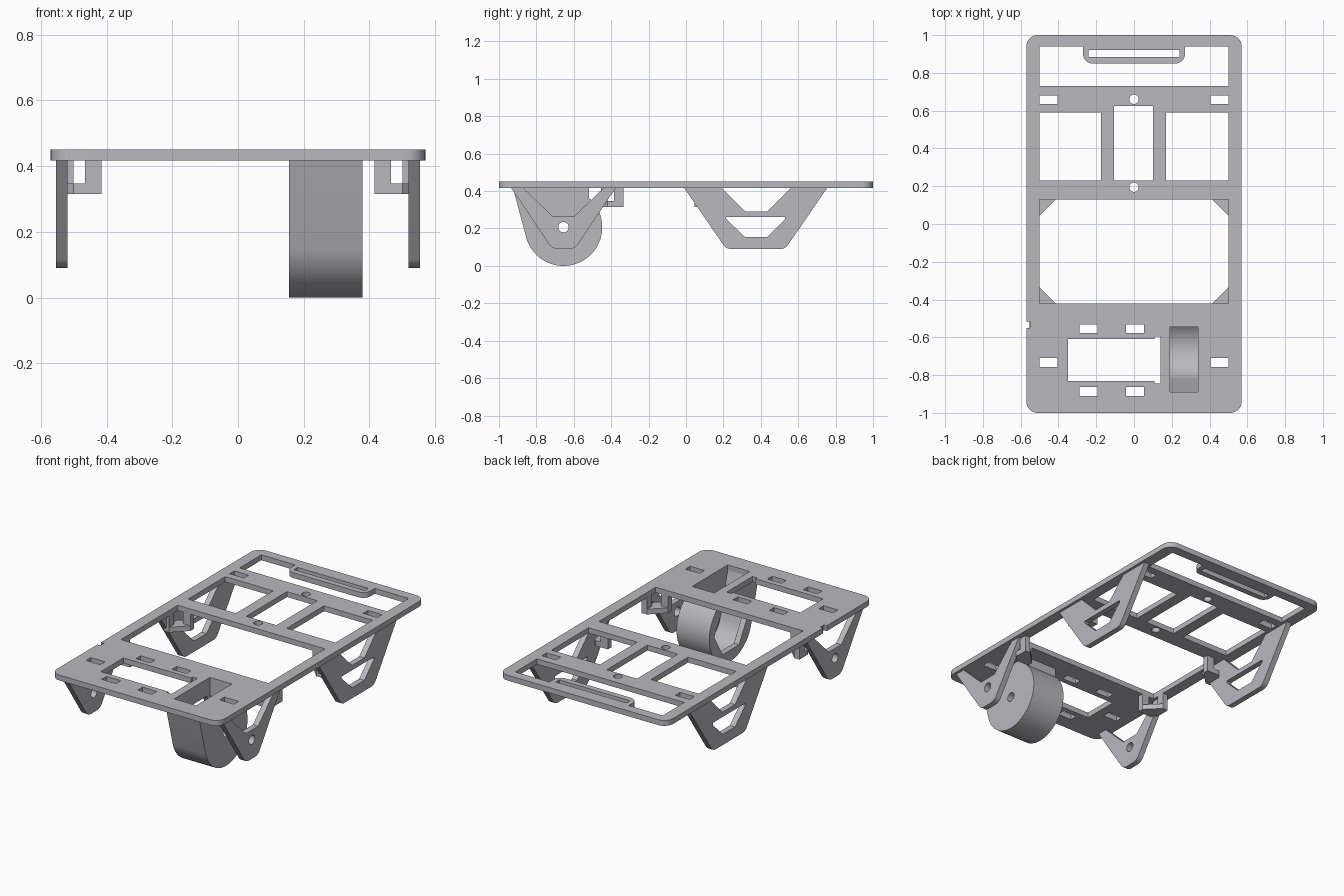
import bpy, bmesh, math
from mathutils import Vector, Matrix

if "Cube" in bpy.data.objects:
    bpy.data.objects.remove(bpy.data.objects["Cube"])

grey = bpy.data.materials.new("light_grey_plastic")
grey.diffuse_color = (0.48, 0.48, 0.52, 1)
grey.use_nodes = True
grey.node_tree.nodes["Principled BSDF"].inputs["Base Color"].default_value = grey.diffuse_color

Z0, Z1 = 0.417, 0.45            # underside and top of the deck
AXLE = (-0.655, 0.207)          # wheel centre in y, z
UP_X = Matrix(((0, 0, 1, 0), (1, 0, 0, 0), (0, 1, 0, 0), (0, 0, 0, 1)))


def rect(x0, x1, y0, y1):
    return [(x0, y0), (x1, y0), (x1, y1), (x0, y1)]


def arc(c, r, a0, a1, n):
    return [(c[0] + r * math.cos(math.radians(a0 + (a1 - a0) * i / n)),
             c[1] + r * math.sin(math.radians(a0 + (a1 - a0) * i / n))) for i in range(n + 1)]


def circle(c, r, n=32):
    return arc(c, r, 0, 360, n)[:-1]


def fillet(pts, n=8):
    """Points are (x, y) or (x, y, radius)."""
    out = []
    for i, p in enumerate(pts):
        b = Vector(p[:2])
        if len(p) < 3:
            out.append(tuple(b))
            continue
        u = (Vector(pts[i - 1][:2]) - b).normalized()
        v = (Vector(pts[(i + 1) % len(pts)][:2]) - b).normalized()
        half = u.angle(v) / 2
        c = b + (u + v).normalized() * p[2] / math.sin(half)
        s = b + u * p[2] / math.tan(half) - c
        e = b + v * p[2] / math.tan(half) - c
        turn = math.atan2(s.x * e.y - s.y * e.x, s.dot(e))
        for k in range(n + 1):
            out.append(tuple(c + Matrix.Rotation(turn * k / n, 2) @ s))
    return out


def prism(name, loops, lo, hi, along_x=False):
    """Extrude an outline with holes along z, or along x from y-z loops."""
    cu = bpy.data.curves.new(name + "_profile", 'CURVE')
    cu.dimensions, cu.fill_mode, cu.extrude = '2D', 'BOTH', (hi - lo) / 2
    for loop in loops:
        sp = cu.splines.new('POLY')
        sp.points.add(len(loop) - 1)
        for pt, (x, y) in zip(sp.points, loop):
            pt.co = (x, y, 0, 1)
        sp.use_cyclic_u = True
    tmp = bpy.data.objects.new(name + "_profile", cu)
    bpy.context.collection.objects.link(tmp)
    bpy.context.view_layer.update()
    me = bpy.data.meshes.new_from_object(tmp.evaluated_get(bpy.context.evaluated_depsgraph_get()))
    bpy.data.objects.remove(tmp)
    me.transform(Matrix.Translation((0, 0, (lo + hi) / 2)))
    if along_x:
        me.transform(UP_X)
    bm = bmesh.new()
    bm.from_mesh(me)
    bmesh.ops.remove_doubles(bm, verts=bm.verts, dist=1e-5)
    bmesh.ops.recalc_face_normals(bm, faces=bm.faces)
    bm.to_mesh(me)
    bm.free()
    me.name = name
    me.materials.clear()
    me.materials.append(grey)
    ob = bpy.data.objects.new(name, me)
    bpy.context.collection.objects.link(ob)
    bpy.ops.object.select_all(action='DESELECT')
    ob.select_set(True)
    bpy.context.view_layer.objects.active = ob
    bpy.ops.object.shade_smooth_by_angle(angle=math.radians(30))
    return ob


# Deck outline with a small notch in its left edge
outline = fillet([(-0.57, -1, 0.06), (0.57, -1, 0.06), (0.57, 1, 0.06), (-0.57, 1, 0.06),
                  (-0.57, -0.515), (-0.55, -0.515), (-0.55, -0.55), (-0.57, -0.55)])
# Rear opening interrupted by the rounded handle tab
rear = fillet([(-0.5, 0.73), (0.5, 0.73), (0.5, 0.94), (0.27, 0.94), (0.27, 0.85, 0.05),
               (-0.27, 0.85, 0.05), (-0.27, 0.94), (-0.5, 0.94)])
holes = [rear,
         rect(-0.24, 0.24, 0.885, 0.92),
         rect(-0.5, -0.175, 0.23, 0.59), rect(-0.105, 0.1, 0.23, 0.625), rect(0.17, 0.5, 0.23, 0.59),
         rect(-0.5, 0.5, -0.42, 0.13),
         rect(0.19, 0.34, -0.89, -0.545),
         [(-0.35, -0.83), (0.108, -0.83), (0.108, -0.845), (0.14, -0.845),
          (0.14, -0.595), (0.108, -0.595), (0.108, -0.61), (-0.35, -0.61)],
         circle((0, 0.66), 0.025), circle((0, 0.195), 0.025)]
# Small strap slots
for cx, cy in [(-0.453, 0.658), (0.453, 0.658), (-0.453, -0.733), (0.453, -0.733),
               (-0.24, -0.555), (0.005, -0.555), (-0.24, -0.887), (0.005, -0.887)]:
    holes.append(rect(cx - 0.048, cx + 0.048, cy - 0.023, cy + 0.023))
prism("deck", [outline] + holes, Z0, Z1)

# Side legs
front_leg = fillet([(-0.935, Z0), (-0.715, 0.09, 0.06), (-0.595, 0.09, 0.06), (-0.375, Z0),
                    (-0.44, Z0), (-0.595, 0.267), (-0.715, 0.267), (-0.87, Z0)])
rear_leg = fillet([(-0.01, Z0), (0.215, 0.09, 0.05), (0.53, 0.09, 0.05), (0.755, Z0),
                   (0.56, Z0), (0.435, 0.292), (0.315, 0.292), (0.19, Z0)])
rear_window = [(0.215, 0.262), (0.215, 0.25), (0.315, 0.155), (0.435, 0.155), (0.53, 0.25), (0.53, 0.262)]
for side, lo in (("left", -0.553), ("right", 0.518)):
    prism("front_leg_" + side, [front_leg, circle(AXLE, 0.028)], lo, lo + 0.035, True)
    prism("rear_leg_" + side, [rear_leg, rear_window], lo, lo + 0.035, True)

# Corner brackets under the large opening: a floor and two posts each
floor = [(0.415, 0), (0.415, -0.035), (0.5, -0.035), (0.535, 0), (0.535, 0.085), (0.5, 0.085)]
post_a = rect(0.415, 0.465, -0.035, 0)
post_b = rect(0.5, 0.535, 0.035, 0.085)
for side, sx in (("left", -1), ("right", 1)):
    for end, y, sy in (("front", -0.42, 1), ("rear", 0.13, -1)):
        tag = end + "_" + side
        for part, loop, lo, hi in (("floor", floor, 0.315, 0.347),
                                   ("post_a", post_a, 0.347, Z0), ("post_b", post_b, 0.347, Z0)):
            prism("bracket_" + part + "_" + tag, [[(sx * a, y + sy * b) for a, b in loop]], lo, hi)

# Wheel housing: curved rim between two side walls
outer = [(-0.925, Z0)] + arc(AXLE, 0.207, 197, 409, 56) + [(-0.52, Z0)]
inner = [(-0.89, Z0)] + arc(AXLE, 0.172, 197, 410, 56) + [(-0.545, Z0)]
prism("wheel_housing_rim", [outer + inner[::-1]], 0.19, 0.34, True)
prism("wheel_housing_outer_wall", [outer, circle(AXLE, 0.028)], 0.34, 0.378, True)
prism("wheel_housing_inner_wall", [outer, circle(AXLE, 0.16, 6)], 0.155, 0.19, True)
